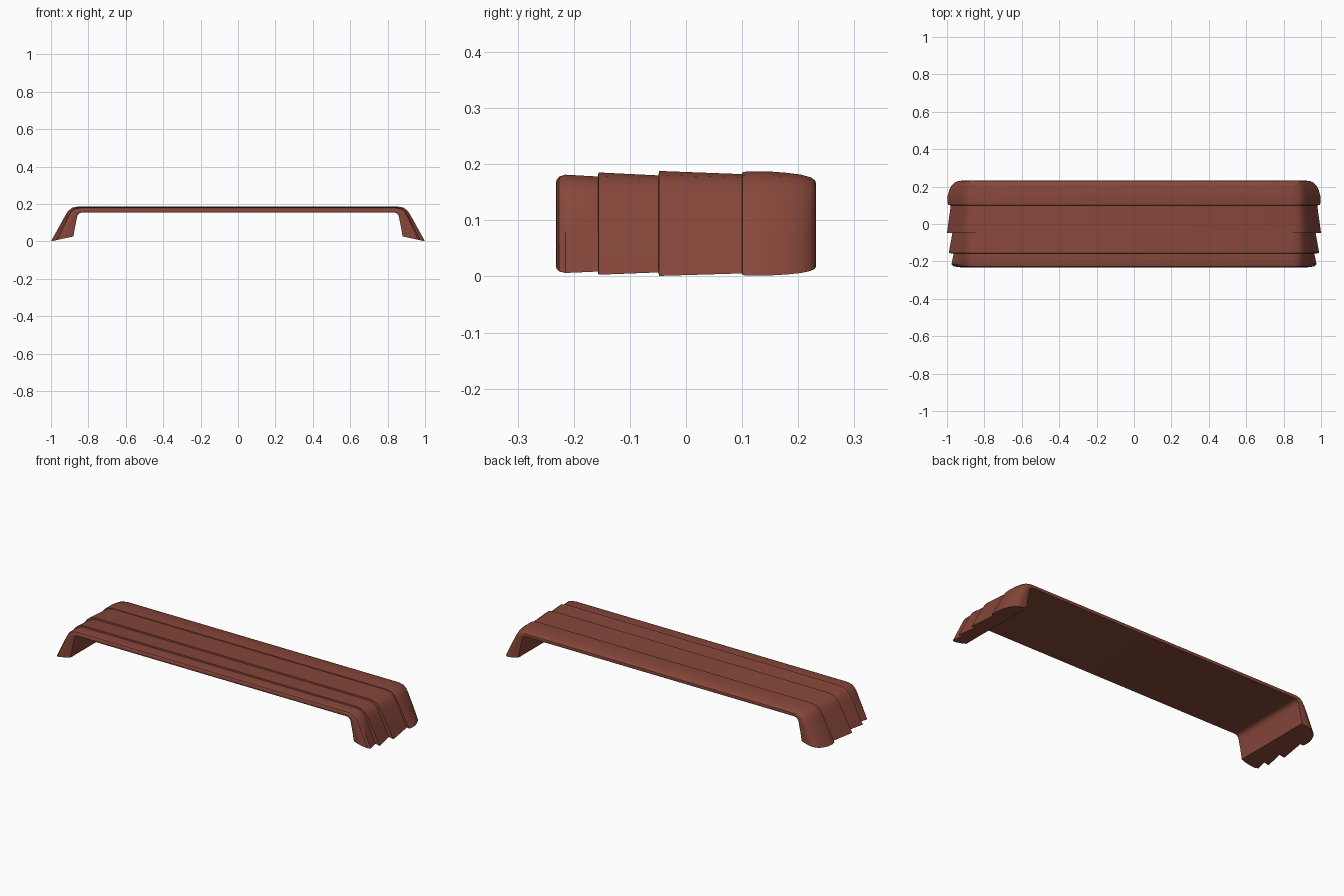
import bpy, bmesh, math
from mathutils import Vector

if "Cube" in bpy.data.objects:
    bpy.data.objects.remove(bpy.data.objects["Cube"])

# Wall colour
mat = bpy.data.materials.new("reddish brown")
mat.diffuse_color = (0.24, 0.062, 0.042, 1)
mat.use_nodes = True
mat.node_tree.nodes["Principled BSDF"].inputs["Base Color"].default_value = mat.diffuse_color

# Inner and outer path of the bent right leg in x, z (foot to flat top)
inner = [(.88, .027), (.871, .08), (.861, .128), (.857, .141), (.85, .150), (.836, .155)]
outer = [(1.0, .001), (.967, .06), (.926, .135), (.908, .163), (.886, .181), (.85, .188)]
path = [(Vector(i), Vector(o)) for i, o in zip(inner, outer)]
flip = lambda v: Vector((-v.x, v.y))
path += [(flip(i), flip(o)) for i, o in reversed(path)]

# Stepped lap profile: y, share of the thickness (0 = inner face, 1 = outer)
profile = [(-.228, 0), (-.232, .2), (-.231, .5), (-.226, .7), (-.215, .8),
           (-.157, .70), (-.156, .92), (-.049, .76), (-.048, 1.0),
           (.100, .83), (.101, .95), (.12, .98), (.15, .97), (.18, .90), (.205, .80),
           (.222, .66), (.230, .5), (.232, .3), (.229, 0)]

# Sweep the profile along the path, closing both feet
bm = bmesh.new()
rings = []
for i, o in path:
    ring = []
    for y, s in profile:
        p = i.lerp(o, s)
        ring.append(bm.verts.new((p.x, y, p.y)))
    rings.append(ring)
n = len(profile)
for a, b in zip(rings, rings[1:]):
    for k in range(n):
        m = (k + 1) % n
        bm.faces.new((a[k], a[m], b[m], b[k]))
bm.faces.new(rings[0])
bm.faces.new(rings[-1])
bmesh.ops.recalc_face_normals(bm, faces=bm.faces)
me = bpy.data.meshes.new("lapped_panel")
bm.to_mesh(me)
bm.free()
me.materials.append(mat)
panel = bpy.data.objects.new("lapped_panel", me)
bpy.context.collection.objects.link(panel)

# Smooth bends, sharp laps
bpy.context.view_layer.objects.active = panel
panel.select_set(True)
bpy.ops.object.shade_smooth_by_angle(angle=math.radians(35))
